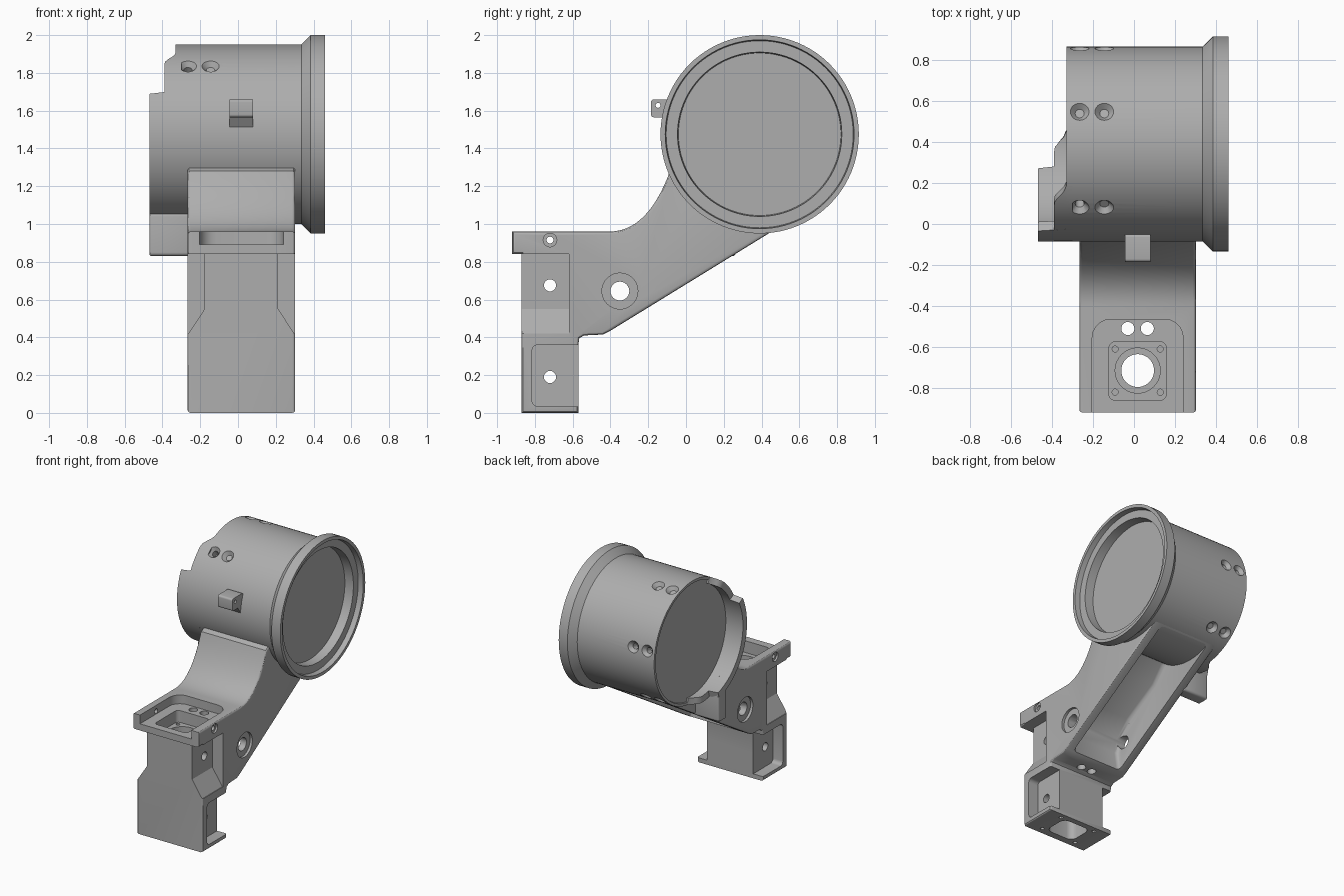
import bpy, bmesh, math
from mathutils import Vector

if "Cube" in bpy.data.objects:
    bpy.data.objects.remove(bpy.data.objects["Cube"], do_unlink=True)

grey = bpy.data.materials.new("cast_grey")
grey.use_nodes = True
grey.diffuse_color = (0.42, 0.42, 0.42, 1)
grey.node_tree.nodes["Principled BSDF"].inputs["Base Color"].default_value = grey.diffuse_color

MID = 0.018                      # centre of the arm in x
CY, CZ, R = 0.39, 1.475, 0.475   # drum axis and radius


def finish(name, bm):
    bmesh.ops.recalc_face_normals(bm, faces=bm.faces)
    mesh = bpy.data.meshes.new(name)
    bm.to_mesh(mesh)
    bm.free()
    mesh.materials.append(grey)
    ob = bpy.data.objects.new(name, mesh)
    bpy.context.collection.objects.link(ob)
    return ob


def prism(name, pts, axis, a, b, bevel=0):
    """Extrude a 2D outline along an axis from a to b, rounding the cap edges."""
    place = {"x": lambda p, t: (t, *p), "y": lambda p, t: (p[0], t, p[1]),
             "z": lambda p, t: (*p, t)}[axis]
    bm = bmesh.new()
    lo, hi = ([bm.verts.new(place(p, t)) for p in pts] for t in (a, b))
    caps = [bm.faces.new(lo), bm.faces.new(hi)]
    n = len(pts)
    for i in range(n):
        j = (i + 1) % n
        bm.faces.new((lo[i], lo[j], hi[j], hi[i]))
    if bevel:
        bmesh.ops.recalc_face_normals(bm, faces=bm.faces)
        edges = list({e for f in caps for e in f.edges})
        bmesh.ops.bevel(bm, geom=edges, offset=bevel, segments=3, profile=0.5, affect="EDGES")
    return finish(name, bm)


def rounded(u0, u1, v0, v1, r, steps=5):
    """Outline of a rectangle with round corners."""
    pts = []
    corners = ((u1 - r, v1 - r), (u0 + r, v1 - r), (u0 + r, v0 + r), (u1 - r, v0 + r))
    for k, (u, v) in enumerate(corners):
        for s in range(steps + 1):
            t = math.pi / 2 * (k + s / steps)
            pts.append((u + r * math.cos(t), v + r * math.sin(t)))
    return pts


def rod(start, end, r1, r2=None, sides=24):
    """Round cutter between two points."""
    start, end = Vector(start), Vector(end)
    d = end - start
    mat = d.to_track_quat("Z", "Y").to_matrix().to_4x4()
    mat.translation = (start + end) / 2
    bm = bmesh.new()
    bmesh.ops.create_cone(bm, cap_ends=True, segments=sides, radius1=r1,
                          radius2=r1 if r2 is None else r2, depth=d.length, matrix=mat)
    return finish("cutter", bm)


def cut(target, cutters):
    for c in cutters:
        c.hide_render = True
        m = target.modifiers.new("cut", "BOOLEAN")
        m.operation, m.solver, m.object = "DIFFERENCE", "EXACT", c
    deps = bpy.context.evaluated_depsgraph_get()
    mesh = bpy.data.meshes.new_from_object(target.evaluated_get(deps))
    target.modifiers.clear()
    target.data = mesh
    for c in cutters:
        bpy.data.objects.remove(c, do_unlink=True)


def on_drum(angle, r):
    t = math.radians(angle)
    return CY + r * math.cos(t), CZ + r * math.sin(t)


# Drum housing, turned around the x axis
profile = [(-0.32, 0), (-0.32, 0.452), (-0.33, 0.455), (-0.33, R), (0.335, R), (0.385, 0.525),
           (0.46, 0.525), (0.46, 0.5), (0.42, 0.495), (0.42, 0.435), (0.35, 0.43), (0.35, 0)]
bm = bmesh.new()
vs = [bm.verts.new((x, CY, CZ + r)) for x, r in profile]
es = [bm.edges.new(p) for p in zip(vs, vs[1:])]
bmesh.ops.spin(bm, geom=vs + es, cent=(0, CY, CZ), axis=(1, 0, 0), angle=math.tau, steps=96)
bmesh.ops.remove_doubles(bm, verts=bm.verts, dist=0.0001)
drum = finish("drum_housing", bm)

# Countersunk screw holes around the drum
holes = []
for angle in (130.6, 70.6, 10.6, -49.4):
    for x in (-0.265, -0.145):
        inner, seat, top = ((x, *on_drum(angle, R + d)) for d in (-0.08, -0.028, 0.005))
        holes += [rod(inner, top, 0.022), rod(seat, top, 0.022, 0.05)]
cut(drum, holes)


# Curved lips standing out from the open end of the drum
def lip(name, start, end, depth, ease):
    bm = bmesh.new()
    rings, n = [], 48
    for i in range(n + 1):
        a = start + (end - start) * i / n
        k = min(1, max(0, min(a - start, end - a) / ease))
        x = -0.33 - 0.002 - depth * k * k * (3 - 2 * k)
        rings.append([bm.verts.new((xx, *on_drum(a, r)))
                      for xx, r in ((-0.3, R), (x, R), (x, R - 0.05), (-0.3, R - 0.05))])
    for p, q in zip(rings, rings[1:]):
        for j in range(4):
            bm.faces.new((p[j], p[j - 1], q[j - 1], q[j]))
    bm.faces.new(rings[0])
    bm.faces.new(rings[-1])
    return finish(name, bm)


lip("inner_lip", 116, 278, 0.058, 12)
lip("outer_lip", 151, 256, 0.136, 2)
prism("lip_foot", rounded(0.165, 0.265, 0.83, 1.06, 0.02), "x", -0.468, -0.25, 0.01)

# Small drilled lug on the drum
lug = prism("front_lug", rounded(-0.185, -0.05, 1.565, 1.66, 0.015), "x", -0.045, 0.08)
cut(lug, [rod((-1, -0.148, 1.628), (1, -0.148, 1.628), 0.013)])
prism("lug_gusset", [(-0.12, 1.57), (-0.05, 1.57), (-0.05, 1.5), (-0.08, 1.51)], "x", -0.045, 0.08)

# Arm and post as one side outline
curve = []
for i in range(17):
    t = i / 16
    p = Vector((-0.4, 0.96)) * (1 - t) ** 2 + Vector((-0.2, 0.965)) * 2 * t * (1 - t) \
        + Vector((-0.085, 1.28)) * t * t
    curve.append(tuple(p))
outline = [(-0.92, 0.84), (-0.92, 0.96)] + curve + [
    (0.15, 1.4), (0.5, 1.25), (0.63, 1.068), (-0.40, 0.435), (-0.44, 0.415), (-0.54, 0.41),
    (-0.565, 0.395), (-0.57, 0.36), (-0.57, 0), (-0.87, 0), (-0.87, 0.84)]
arm = prism("support_arm", outline, "x", MID - 0.285, MID + 0.285, 0.016)

cutters = []
# Hollow channel under the arm
channel = [(-0.38, 0.3), (-0.42, 0.58), (-0.39, 0.68), (-0.28, 0.8), (0, 0.96), (0.1, 1.08),
           (0.3, 1.15), (0.56, 1.1), (0.62, 0.95)]
cutters.append(prism("cutter", channel, "x", MID - 0.215, MID + 0.215, 0.03))
# Open tray, square well and bores in the top of the post
cutters.append(prism("cutter", rounded(MID - 0.222, MID + 0.222, -1.1, -0.465, 0.09),
                     "z", 0.892, 1.1))
cutters.append(prism("cutter", rounded(MID - 0.14, MID + 0.14, -0.86, -0.575, 0.03),
                     "z", 0.8, 0.95))
cutters.append(rod((MID, -0.715, 0.74), (MID, -0.715, 0.82), 0.11, sides=40))
cutters.append(rod((MID, -0.715, 0.6), (MID, -0.715, 0.85), 0.08, sides=40))
cutters.append(prism("cutter", rounded(MID - 0.12, MID + 0.12, -0.815, -0.615, 0.05),
                     "z", -0.1, 0.7))
for x in (-0.11, 0.11):
    for y in (-0.82, -0.61):
        cutters.append(rod((MID + x, y, 0.74), (MID + x, y, 0.85), 0.015, sides=12))
        cutters.append(rod((MID + x * 1.4, y, -0.1), (MID + x * 1.4, y, 0.08), 0.015, sides=12))
for x in (-0.03, 0.065):
    cutters.append(rod((x, -0.51, 0.3), (x, -0.51, 1), 0.032))
# Cross bores
for y, z, r in ((-0.35, 0.645, 0.05), (-0.72, 0.675, 0.032), (-0.72, 0.19, 0.032)):
    cutters.append(rod((-1, y, z), (1, y, z), r))
# Side pockets, countersinks and flange screws on both sides
for s in (-1, 1):
    ramp = [(MID + s * w, z) for w, z in ((0.4, 0.42), (0.28, 0.42), (0.195, 0.55),
                                          (0.195, 0.84), (0.4, 0.84))]
    cutters.append(prism("cutter", ramp, "y", -1, -0.62))
    a, b = sorted((MID + s * 0.2, MID + s * 0.4))
    cutters.append(prism("cutter", rounded(-0.815, -0.4, 0.035, 0.36, 0.03), "x", a, b))
    cutters.append(rod((MID + s * 0.265, -0.35, 0.645), (MID + s * 0.4, -0.35, 0.645), 0.095,
                       sides=40))
    cutters.append(rod((MID + s * 0.27, -0.72, 0.915), (MID + s * 0.4, -0.72, 0.915), 0.036))
    cutters.append(rod((MID + s * 0.2, -0.72, 0.915), (MID + s * 0.4, -0.72, 0.915), 0.018))
cut(arm, cutters)

# Smooth shading with sharp edges kept
bpy.ops.object.select_all(action="DESELECT")
for ob in bpy.context.scene.objects:
    if ob.type == "MESH" and grey.name in ob.data.materials:
        ob.select_set(True)
        bpy.context.view_layer.objects.active = ob
bpy.ops.object.shade_smooth_by_angle(angle=math.radians(30))
